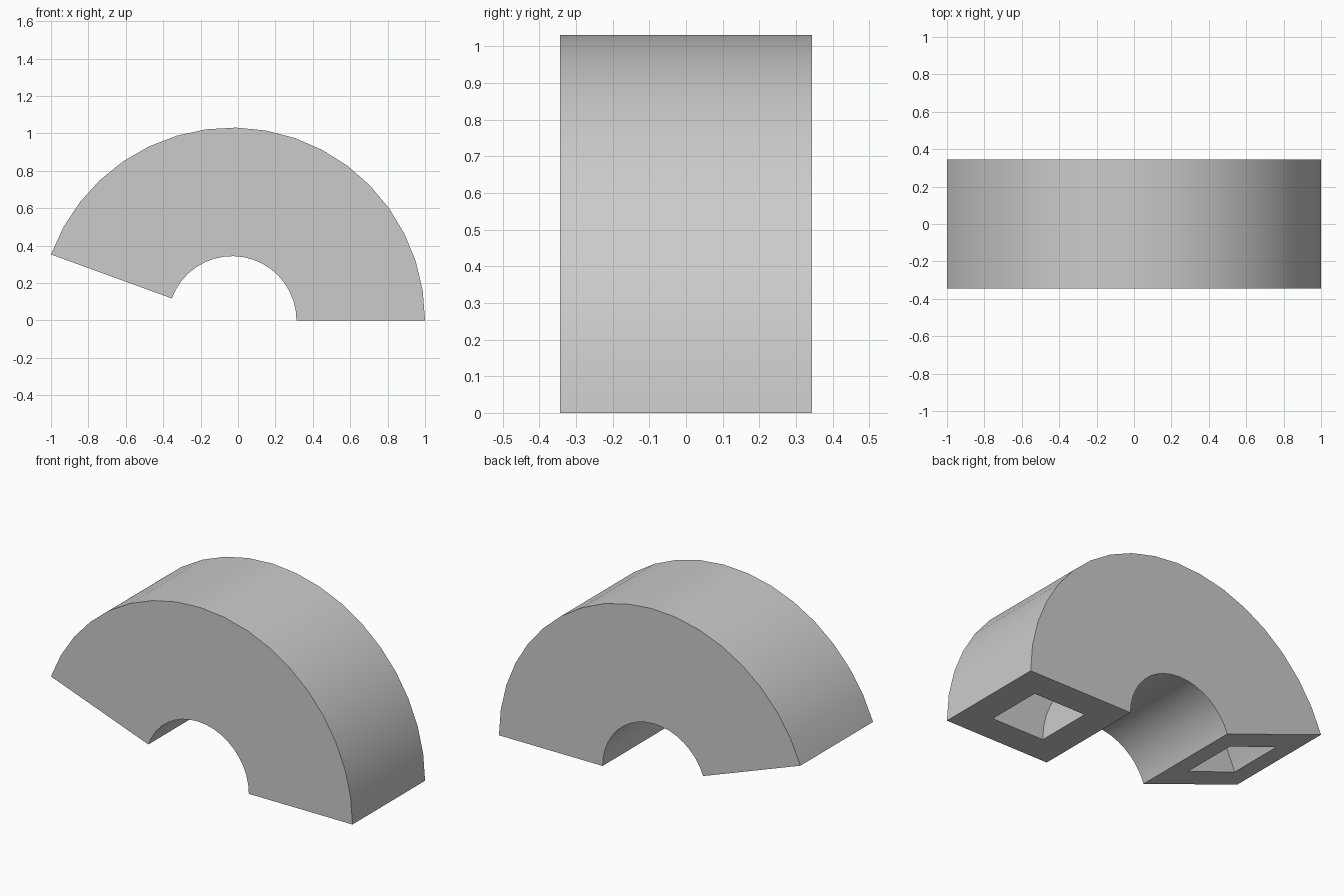
import bpy, bmesh
from math import cos, sin, pi, radians

cube = bpy.data.objects.get("Cube")
if cube:
    bpy.data.objects.remove(cube, do_unlink=True)

# Proportions: square duct swept through an arc
SWEEP = radians(160)
STEPS = 18
OUTER = 2 / (1 + cos(pi - SWEEP))   # overall width is 2
MID = OUTER * 2 / 3                 # radius of the duct centreline
CENTRE_X = 1 - OUTER

grey = bpy.data.materials.new("light grey")
grey.use_nodes = True
colour = (0.6, 0.6, 0.6, 1)
grey.diffuse_color = colour
grey.node_tree.nodes["Principled BSDF"].inputs["Base Color"].default_value = colour


def square(half):
    """Corners of the section as (radial offset, y)."""
    return [(-half, -half), (half, -half), (half, half), (-half, half)]


bm = bmesh.new()


def sweep(half):
    """Sweep a square tube wall along the arc and return its rings."""
    rings = []
    for i in range(STEPS + 1):
        a = SWEEP * i / STEPS
        rings.append([bm.verts.new((CENTRE_X + (MID + r) * cos(a), y, (MID + r) * sin(a)))
                      for r, y in square(half)])
    for a, b in zip(rings, rings[1:]):
        join(a, b)
    return rings


def join(a, b):
    for k in range(4):
        n = (k + 1) % 4
        bm.faces.new((a[k], a[n], b[n], b[k]))


# Outer shell, inner channel, and the rims that close both ends
shell = sweep(OUTER / 3)
channel = sweep(OUTER / 6)
for end in (0, -1):
    join(shell[end], channel[end])

bmesh.ops.recalc_face_normals(bm, faces=bm.faces)
mesh = bpy.data.meshes.new("curved_duct")
bm.to_mesh(mesh)
bm.free()
mesh.materials.append(grey)
duct = bpy.data.objects.new("curved_duct", mesh)
bpy.context.collection.objects.link(duct)

# Smooth along the arc, sharp at the corners
bpy.ops.object.select_all(action="DESELECT")
duct.select_set(True)
bpy.context.view_layer.objects.active = duct
bpy.ops.object.shade_smooth_by_angle(angle=radians(30))
